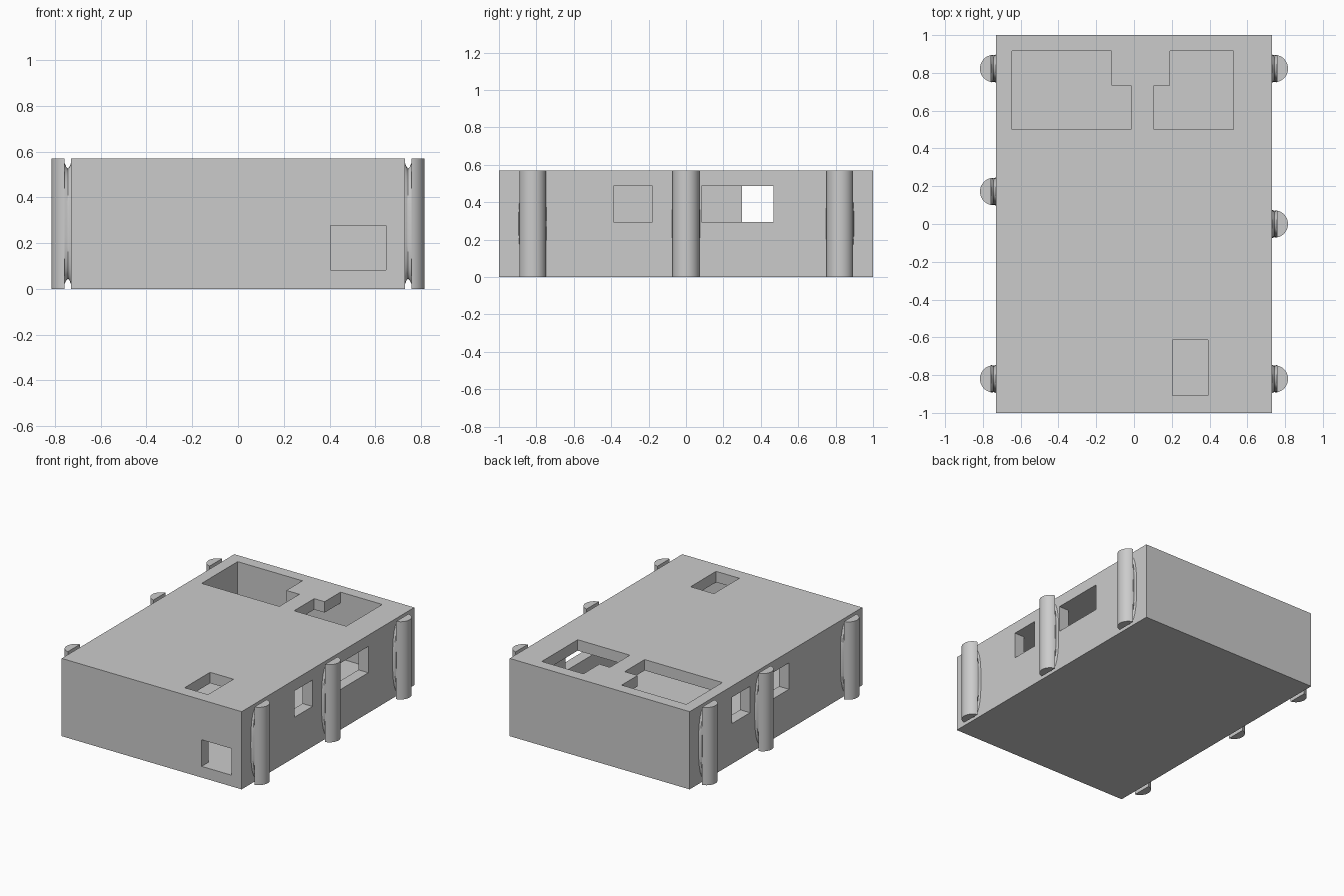
import bpy, bmesh, math

if "Cube" in bpy.data.objects:
    bpy.data.objects.remove(bpy.data.objects["Cube"])

grey = bpy.data.materials.new("plain_grey")
grey.diffuse_color = (0.6, 0.6, 0.6, 1)
grey.use_nodes = True
grey.node_tree.nodes["Principled BSDF"].inputs["Base Color"].default_value = grey.diffuse_color


def make_object(name, bm):
    bmesh.ops.recalc_face_normals(bm, faces=bm.faces)
    me = bpy.data.meshes.new(name)
    bm.to_mesh(me)
    bm.free()
    me.materials.append(grey)
    ob = bpy.data.objects.new(name, me)
    bpy.context.collection.objects.link(ob)
    return ob


def loft(name, rings):
    """Skin a list of equal-length closed rings and cap both ends."""
    bm = bmesh.new()
    rows = [[bm.verts.new(p) for p in r] for r in rings]
    n = len(rows[0])
    for a, b in zip(rows, rows[1:]):
        for i in range(n):
            j = (i + 1) % n
            bm.faces.new((a[i], a[j], b[j], b[i]))
    bm.faces.new(rows[0])
    bm.faces.new(rows[-1])
    return make_object(name, bm)


def prism(name, outline, z0, z1):
    return loft(name, [[(x, y, z) for x, y in outline] for z in (z0, z1)])


def box(name, x0, x1, y0, y1, z0, z1):
    return prism(name, [(x0, y0), (x1, y0), (x1, y1), (x0, y1)], z0, z1)


def cut(target, cutter):
    mod = target.modifiers.new("cut", 'BOOLEAN')
    mod.operation = 'DIFFERENCE'
    mod.solver = 'EXACT'
    mod.object = cutter
    bpy.context.view_layer.objects.active = target
    bpy.ops.object.modifier_apply(modifier=mod.name)
    bpy.data.objects.remove(cutter, do_unlink=True)


# Hollow case with walls 0.08 thick
W, L, H = 0.73, 1.0, 0.57
case = box("case", -W, W, -L, L, 0, H)
cut(case, box("cavity", -0.65, 0.65, -0.92, 0.92, 0.08, 0.49))

# Side, front and top openings
openings = [
    (0.6, 0.8, -0.387, -0.18, 0.295, 0.488),
    (0.6, 0.8, 0.083, 0.467, 0.295, 0.488),
    (-0.8, -0.6, 0.30, 0.507, 0.295, 0.488),
    (-0.8, -0.6, -0.15, 0.057, 0.295, 0.488),
    (0.405, 0.647, -1.1, -0.85, 0.082, 0.277),
    (0.203, 0.392, -0.908, -0.613, 0.4, 0.7),
]
for o in openings:
    cut(case, box("opening", *o))

# L-shaped roof openings
left_l = [(-0.645, 0.50), (-0.015, 0.50), (-0.015, 0.732),
          (-0.12, 0.732), (-0.12, 0.917), (-0.645, 0.917)]
right_l = [(0.105, 0.50), (0.528, 0.50), (0.528, 0.917),
           (0.19, 0.917), (0.19, 0.732), (0.105, 0.732)]
for outline in (left_l, right_l):
    cut(case, prism("roof_opening", outline, 0.4, 0.7))

# D-shaped posts, each held by a waisted oval mount
R, CX, FLAT = 0.0725, 0.743, 0.757
half = math.acos((FLAT - CX) / R)


def post(side, y):
    label = "right" if side > 0 else "left"
    arc = [-half + 2 * half * i / 24 for i in range(25)]
    outline = [(side * (CX + R * math.cos(a)), y + R * math.sin(a)) for a in arc]
    body = prism(label + "_post", outline, 0, H)
    rings = []
    for x, hy, hz in ((0.722, 0.076, 0.27), (0.731, 0.075, 0.262), (0.736, 0.072, 0.248),
                      (0.743, 0.070, 0.240), (0.750, 0.072, 0.248), (0.758, 0.073, 0.265)):
        ring = []
        for i in range(40):
            a = 2 * math.pi * i / 40
            c, s = math.cos(a), math.sin(a)
            # slightly squared oval
            ring.append((side * x,
                         y + hy * math.copysign(abs(c) ** 0.8, c),
                         H / 2 + hz * math.copysign(abs(s) ** 0.8, s)))
        rings.append(ring)
    mount = loft(label + "_post_mount", rings)
    for ob in (body, mount):
        bpy.ops.object.select_all(action='DESELECT')
        ob.select_set(True)
        bpy.context.view_layer.objects.active = ob
        bpy.ops.object.shade_smooth_by_angle(angle=math.radians(35))


for side, ys in ((1, (-0.82, 0.0, 0.823)), (-1, (-0.82, 0.172, 0.823))):
    for y in ys:
        post(side, y)
